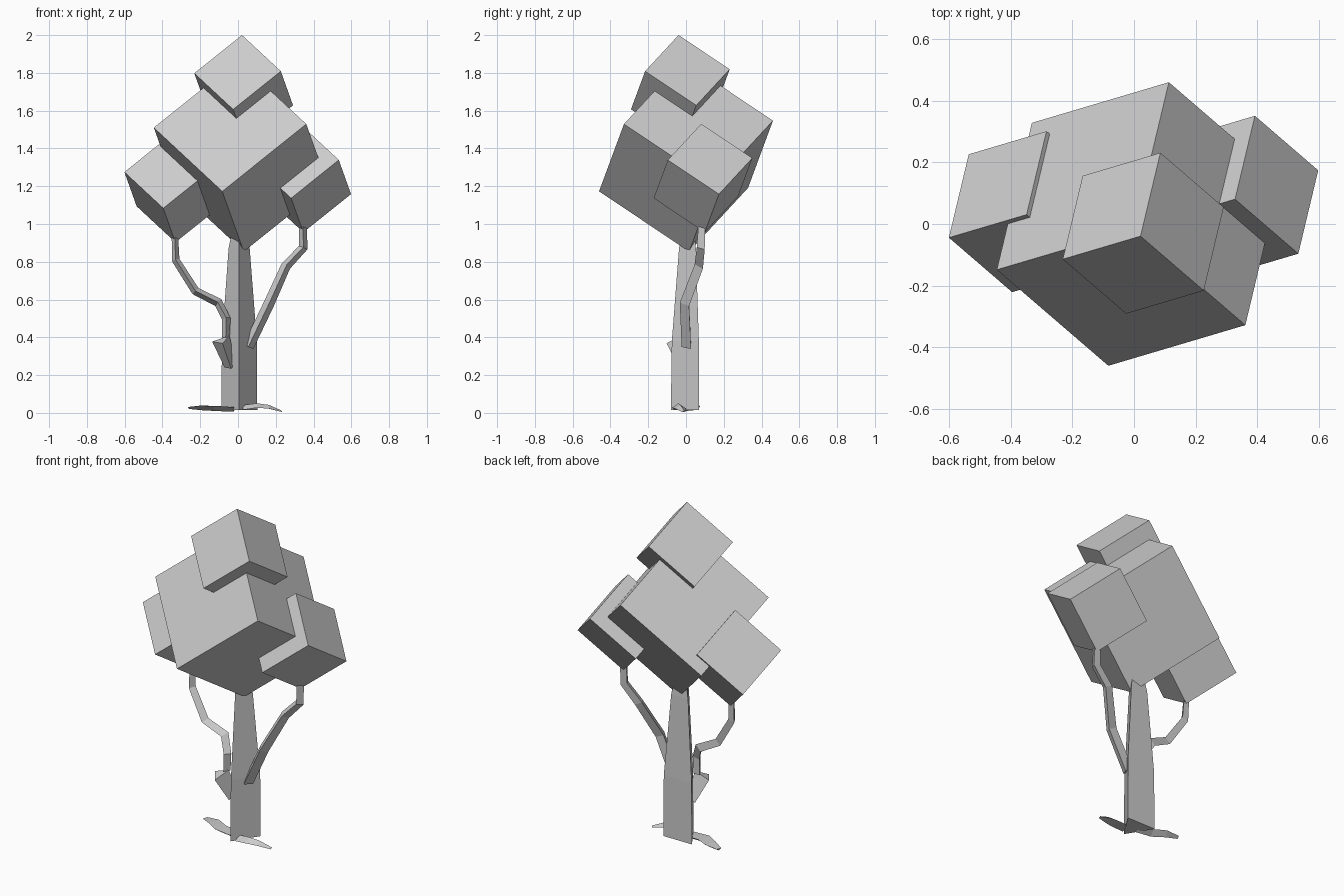
import bpy, bmesh, math
from mathutils import Vector, Matrix

if "Cube" in bpy.data.objects:
    bpy.data.objects.remove(bpy.data.objects["Cube"])


def finish(name, bm):
    bmesh.ops.recalc_face_normals(bm, faces=bm.faces)
    me = bpy.data.meshes.new(name)
    bm.to_mesh(me)
    bm.free()
    ob = bpy.data.objects.new(name, me)
    bpy.context.collection.objects.link(ob)
    return ob


def loft(name, rings):
    """Skin a list of equal-sized vertex rings and cap both ends."""
    bm = bmesh.new()
    vs = [[bm.verts.new(p) for p in r] for r in rings]
    n = len(rings[0])
    for a, b in zip(vs, vs[1:]):
        for i in range(n):
            j = (i + 1) % n
            bm.faces.new((a[i], a[j], b[j], b[i]))
    bm.faces.new(vs[0])
    bm.faces.new(vs[-1])
    return finish(name, bm)


def limb(name, pts, radii, flat=1.0, phase=-90, ref=(0, 1, 0)):
    """Three-sided tapered tube along a path."""
    pts = [Vector(p) for p in pts]
    rings = []
    for i, p in enumerate(pts):
        t = (pts[min(i + 1, len(pts) - 1)] - pts[max(i - 1, 0)]).normalized()
        a = Vector(ref)
        a = (a - t * a.dot(t)).normalized()
        b = t.cross(a)
        ring = []
        for k in range(3):
            ang = math.radians(phase + 120 * k)
            ring.append(p + radii[i] * (a * math.cos(ang) + b * flat * math.sin(ang)))
        rings.append(ring)
    return loft(name, rings)


# Foliage blocks: cubes sharing one tilted orientation
u = Vector((-0.36, 0.31, 0.335)).normalized()
v = Vector((0.45, 0.13, 0.355))
v = (v - u * v.dot(u)).normalized()
w = u.cross(v)
TILT = Matrix((u, v, w)).transposed().to_4x4()

for name, centre, size in (
    ("foliage_main", (0.015, 0.0, 1.36), 0.585),
    ("foliage_top", (0.03, -0.03, 1.713), 0.332),
    ("foliage_left", (-0.34, 0.04, 1.19), 0.332),
    ("foliage_right", (0.337, 0.09, 1.243), 0.332),
):
    bm = bmesh.new()
    bmesh.ops.create_cube(bm, size=size, matrix=Matrix.Translation(centre) @ TILT)
    finish(name, bm)

# Three-sided tapering trunk: (z, left x, front x, right x, front y, back y)
loft("trunk", [
    [(xl, yb, z), (xf, yf, z), (xr, yb, z)]
    for z, xl, xf, xr, yf, yb in (
        (0.015, -0.088, 0.005, 0.102, -0.08, 0.07),
        (0.38, -0.085, 0.005, 0.100, -0.075, 0.068),
        (0.87, -0.050, 0.006, 0.062, -0.037, 0.052),
        (0.96, -0.032, 0.006, 0.045, -0.025, 0.045),
    )
])

# Branches reaching the lowest corners of the side blocks
limb("branch_right",
     [(0.055, 0.01, 0.35), (0.165, 0.0, 0.58), (0.255, 0.075, 0.78),
      (0.345, 0.085, 0.875), (0.345, 0.09, 1.0)],
     [0.033, 0.033, 0.03, 0.028, 0.024], phase=180)
limb("branch_left",
     [(-0.065, -0.02, 0.40), (-0.062, -0.02, 0.5), (-0.105, 0.02, 0.585),
      (-0.225, 0.005, 0.645), (-0.33, 0.03, 0.81), (-0.335, 0.04, 0.96)],
     [0.024, 0.026, 0.028, 0.026, 0.024, 0.019], phase=180)

# Broken stub, wider at its outer end
limb("branch_stub", [(-0.04, 0.0, 0.245), (-0.088, -0.05, 0.385)],
     [0.036, 0.056], phase=180)

# Flat roots at ground level
limb("root_left",
     [(-0.02, -0.01, 0.022), (-0.12, 0.0, 0.028), (-0.19, 0.04, 0.03), (-0.26, 0.06, 0.028)],
     [0.04, 0.045, 0.04, 0.018], flat=0.4, phase=90)
limb("root_right",
     [(0.03, -0.03, 0.025), (0.1, -0.04, 0.035), (0.16, -0.03, 0.03), (0.23, -0.01, 0.008)],
     [0.04, 0.04, 0.032, 0.012], flat=0.4, phase=90)
